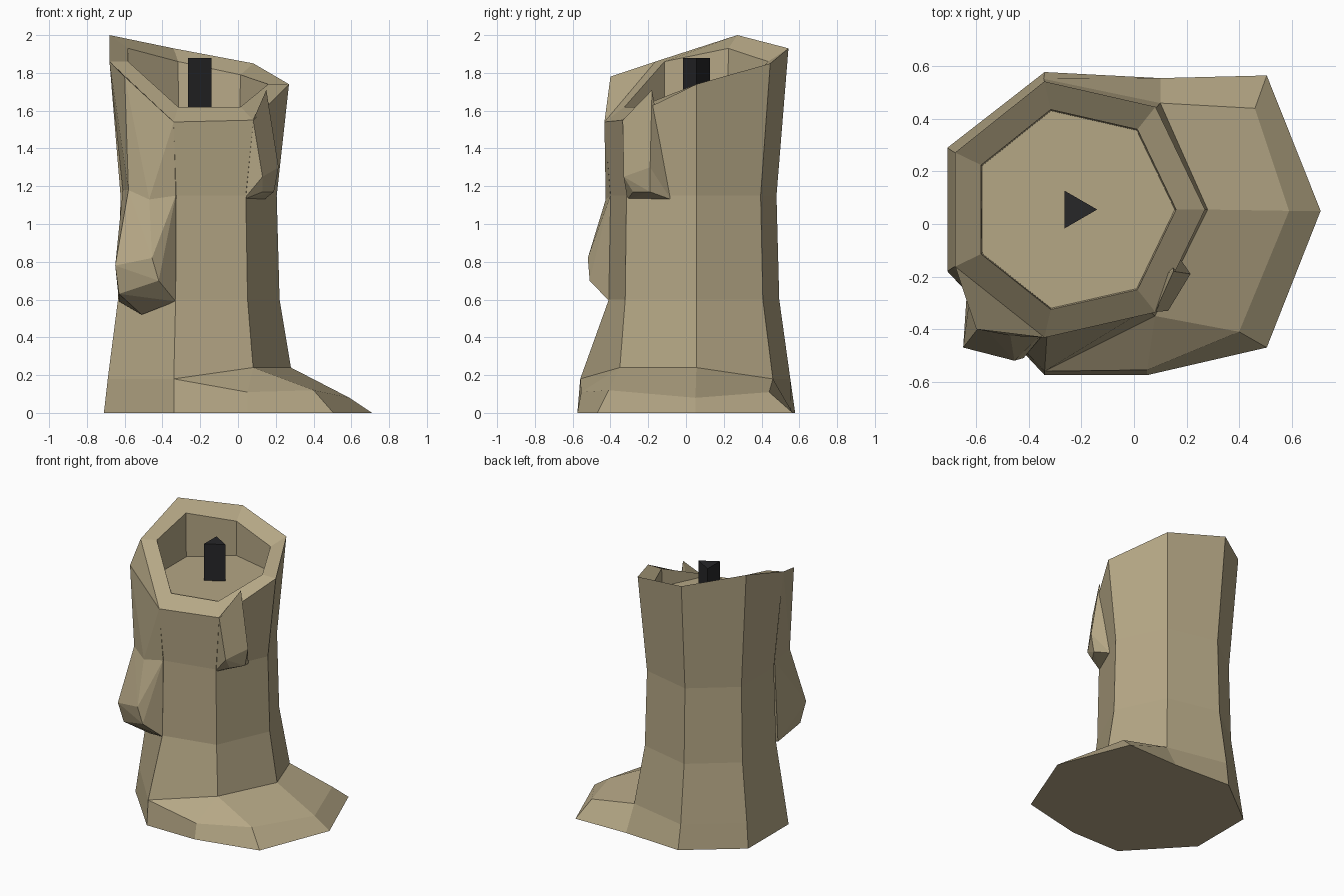
import bpy, bmesh
from math import sin, cos, tau

if "Cube" in bpy.data.objects:
    bpy.data.objects.remove(bpy.data.objects["Cube"])

CX, CY, N = -0.23, 0.055, 7


def material(name, color):
    m = bpy.data.materials.new(name)
    m.diffuse_color = (*color, 1)
    m.use_nodes = True
    m.node_tree.nodes["Principled BSDF"].inputs["Base Color"].default_value = m.diffuse_color
    return m


wax = material("wax", (0.46, 0.385, 0.235))
char = material("char", (0.02, 0.02, 0.022))


def finish(name, bm, mat):
    bmesh.ops.recalc_face_normals(bm, faces=bm.faces)
    me = bpy.data.meshes.new(name)
    bm.to_mesh(me)
    bm.free()
    me.materials.append(mat)
    ob = bpy.data.objects.new(name, me)
    bpy.context.collection.objects.link(ob)
    return ob


def hull(name, points):
    bm = bmesh.new()
    for p in points:
        bm.verts.new(p)
    res = bmesh.ops.convex_hull(bm, input=bm.verts)
    junk = {g for k in ("geom_interior", "geom_unused") for g in res[k]
            if isinstance(g, bmesh.types.BMVert)}
    bmesh.ops.delete(bm, geom=list(junk), context='VERTS')
    bmesh.ops.dissolve_limit(bm, angle_limit=0.03, verts=bm.verts, edges=bm.edges)
    return finish(name, bm, wax)


def ring(r, heights, pull=0.0):
    # heptagon; the two front corners can be pulled forward
    return [(CX + r * cos(tau * i / N),
             CY + r * sin(tau * i / N) - (pull if i in (5, 6) else 0), z)
            for i, z in enumerate(heights)]


# candle body: foot, waist, slanted rim and hollow top
foot = ring(0.51, [0.24, 0.18, 0.18, 0.18, 0.18, 0.18, 0.24])
foot[1] = (0.10, 0.46, 0.18)
foot[5] = (-0.34, -0.56, 0.18)
foot[6] = (0.08, -0.35, 0.24)
rings = [
    foot,
    ring(0.45, [0.6] * N, 0.025),
    ring(0.435, [1.15] * N, 0.03),
    ring(0.5, [1.74, 1.85, 1.93, 2.0, 1.86, 1.54, 1.55]),
    ring(0.39, [1.74, 1.79, 1.86, 1.93, 1.86, 1.62, 1.62]),
    ring(0.385, [1.61] * N),
]
bm = bmesh.new()
loops = [[bm.verts.new(p) for p in r] for r in rings]
for a, b in zip(loops, loops[1:]):
    for i in range(N):
        j = (i + 1) % N
        bm.faces.new((a[i], a[j], b[j], b[i]))
bm.faces.new(loops[-1])

# spilled wax pool around the foot
w = loops[0]
m0, m1, m7, m8 = [bm.verts.new(p) for p in (
    (0.59, 0.05, 0.08), (0.46, 0.44, 0.11), (0.05, -0.555, 0.11), (0.40, -0.41, 0.12))]
base = [bm.verts.new((x, y, 0)) for x, y in (
    (0.71, 0.05), (0.505, 0.565), (0.10, 0.555), (-0.34, 0.578), (-0.71, 0.29),
    (-0.71, -0.18), (-0.34, -0.575), (0.05, -0.575), (0.505, -0.47))]
lip = [m0, m1, w[1], w[2], w[3], w[4], w[5], m7, m8]
for i in range(9):
    j = (i + 1) % 9
    bm.faces.new((base[i], base[j], lip[j], lip[i]))
for f in ((w[0], m0, m1, w[1]), (w[0], w[6], m8, m0), (w[6], w[5], m7), (w[6], m7, m8)):
    bm.faces.new(f)
bm.faces.new(base)
finish("candle_body", bm, wax)

# short drip on the right
hull("short_drip", [
    (0.08, -0.335, 1.55), (0.15, -0.18, 1.71), (0.03, -0.31, 1.13), (0.14, -0.08, 1.13),
    (0.13, -0.33, 1.25), (0.215, -0.19, 1.30), (0.13, -0.28, 1.17), (0.19, -0.19, 1.17),
    (0.06, -0.2, 1.3)])

# long drip at the front left: upper run and heavy tip
neck = [(-0.58, -0.38, 1.18), (-0.47, -0.425, 1.13), (-0.61, -0.16, 1.18), (-0.33, -0.40, 1.15)]
hull("long_drip_run", neck + [
    (-0.68, -0.162, 1.86), (-0.34, -0.432, 1.54), (-0.60, -0.40, 1.78), (-0.52, -0.27, 1.5)])
hull("long_drip_tip", neck + [
    (-0.51, -0.29, 0.52), (-0.63, -0.17, 0.59), (-0.33, -0.405, 0.59), (-0.63, -0.43, 0.63),
    (-0.42, -0.51, 0.70), (-0.65, -0.47, 0.78), (-0.455, -0.52, 0.82)])

# three-sided wick
bm = bmesh.new()
bmesh.ops.create_cone(bm, cap_ends=True, segments=3, radius1=0.083, radius2=0.083, depth=0.28)
tip = max(bm.verts, key=lambda v: v.co.y).co.copy()
for v in bm.verts:  # turn one corner toward +x
    x, y = v.co.x, v.co.y
    v.co = (-0.223 + y, CY - x, 1.74 + v.co.z)
finish("wick", bm, char)
